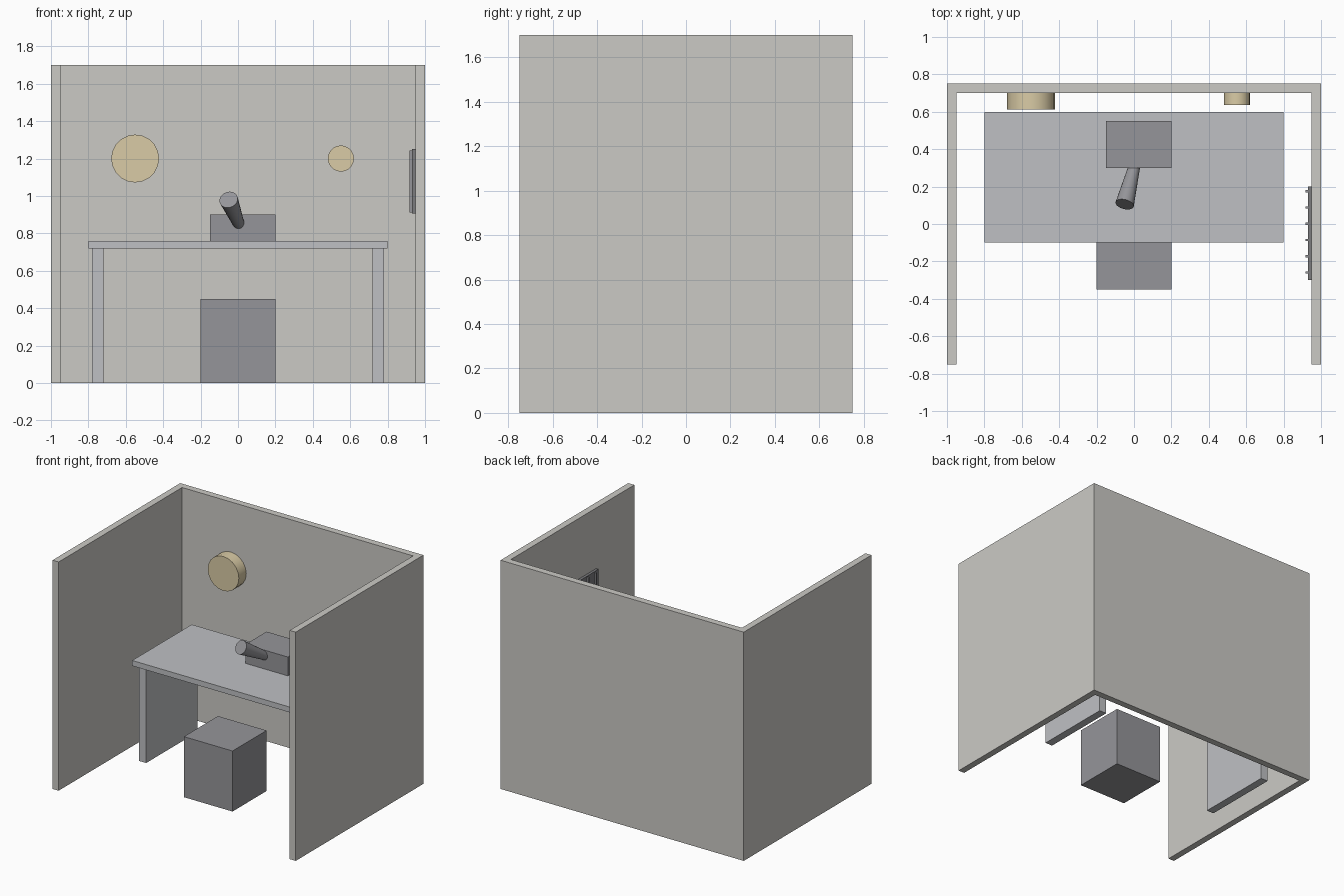
import bpy, bmesh, math
from mathutils import Vector

if "Cube" in bpy.data.objects:
    bpy.data.objects.remove(bpy.data.objects["Cube"])


def material(name, rgb):
    m = bpy.data.materials.new(name)
    m.diffuse_color = (*rgb, 1)
    m.use_nodes = True
    m.node_tree.nodes["Principled BSDF"].inputs["Base Color"].default_value = m.diffuse_color
    return m


WALL = material("warm_grey", (0.60, 0.59, 0.56))
DESK = material("cool_grey", (0.52, 0.53, 0.55))
DARK = material("dark_grey", (0.30, 0.30, 0.32))
BLACK = material("near_black", (0.20, 0.20, 0.21))
TAN = material("tan", (0.70, 0.60, 0.38))


def finish(name, bm, mat):
    bmesh.ops.recalc_face_normals(bm, faces=bm.faces)
    mesh = bpy.data.meshes.new(name)
    bm.to_mesh(mesh)
    bm.free()
    mesh.materials.append(mat)
    ob = bpy.data.objects.new(name, mesh)
    bpy.context.collection.objects.link(ob)
    return ob


def prism(name, outline, z0, z1, mat):
    bm = bmesh.new()
    face = bm.faces.new([bm.verts.new((x, y, z0)) for x, y in outline])
    top = bmesh.ops.extrude_face_region(bm, geom=[face])["geom"]
    bmesh.ops.translate(bm, vec=(0, 0, z1 - z0),
                        verts=[v for v in top if isinstance(v, bmesh.types.BMVert)])
    return finish(name, bm, mat)


def box(name, x, y, z, mat):
    return prism(name, [(x[0], y[0]), (x[1], y[0]), (x[1], y[1]), (x[0], y[1])], *z, mat)


def rod(name, start, end, r0, r1, sides, mat):
    a, b = Vector(start), Vector(end)
    bm = bmesh.new()
    bmesh.ops.create_cone(bm, cap_ends=True, segments=sides, radius1=r0, radius2=r1,
                          depth=(b - a).length)
    ob = finish(name, bm, mat)
    ob.location = (a + b) / 2
    ob.rotation_euler = (b - a).to_track_quat("Z", "Y").to_euler()
    bpy.ops.object.select_all(action="DESELECT")
    ob.select_set(True)
    bpy.context.view_layer.objects.active = ob
    bpy.ops.object.shade_smooth_by_angle(angle=math.radians(35))
    return ob


# Three-sided booth wall
prism("booth_walls", [(-1, -0.75), (-0.95, -0.75), (-0.95, 0.70), (0.95, 0.70),
                      (0.95, -0.75), (1, -0.75), (1, 0.75), (-1, 0.75)], 0, 1.7, WALL)

# Desk and its panel legs
box("desk_top", (-0.8, 0.8), (-0.1, 0.6), (0.72, 0.76), DESK)
for side, cx in (("left", -0.75), ("right", 0.75)):
    box(side + "_desk_leg", (cx - 0.03, cx + 0.03), (-0.05, 0.55), (0, 0.72), DESK)

# Block stool
box("stool", (-0.2, 0.2), (-0.35, 0.05), (0, 0.45), DARK)

# Desk console with a flared tube leaning out of its front
box("console", (-0.15, 0.2), (0.30, 0.55), (0.76, 0.90), DARK)
rod("console_tube", (0.005, 0.32, 0.848), (-0.05, 0.105, 0.98), 0.03, 0.05, 20, DARK)

# Round wall fixtures
rod("large_wall_disc", (-0.55, 0.70, 1.2), (-0.55, 0.613, 1.2), 0.128, 0.128, 20, TAN)
rod("small_wall_disc", (0.55, 0.70, 1.2), (0.55, 0.635, 1.2), 0.07, 0.07, 20, TAN)

# Slatted vent on the right wall
box("vent_panel", (0.93, 0.95), (-0.30, 0.20), (0.905, 1.25), BLACK)
for i in range(6):
    y = -0.042 + (i - 2.5) * 0.087
    box(f"vent_slat_{i + 1}", (0.918, 0.93), (y - 0.006, y + 0.006), (0.912, 1.242), DARK)
